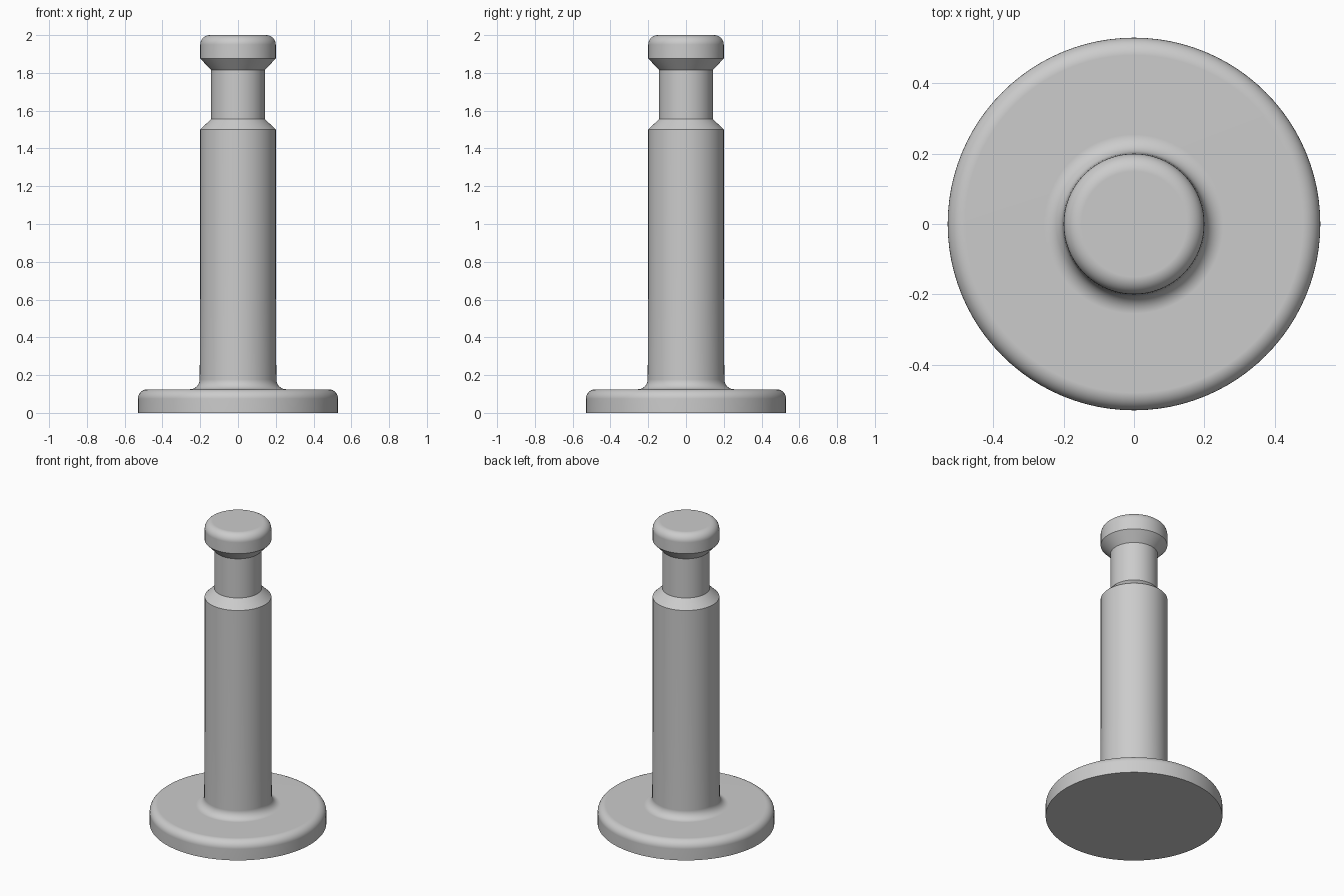
import bpy
import bmesh
from math import cos, sin, pi, radians

SEGMENTS = 96

cube = bpy.data.objects.get("Cube")
if cube:
    bpy.data.objects.remove(cube, do_unlink=True)

grey = bpy.data.materials.new("grey_metal")
grey.use_nodes = True
grey.diffuse_color = (0.6, 0.6, 0.6, 1)
grey.node_tree.nodes["Principled BSDF"].inputs["Base Color"].default_value = grey.diffuse_color


def arc(r, z, radius, start, end, steps=8):
    """Quarter-round profile points about a centre, angles in degrees."""
    angles = [radians(start + (end - start) * i / steps) for i in range(steps + 1)]
    return [(r + radius * cos(a), z + radius * sin(a)) for a in angles]


def lathe(name, profile):
    """Revolve a profile of (radius, height) points and cap both ends."""
    bm = bmesh.new()
    rings = []
    for r, z in profile:
        rings.append([bm.verts.new((r * cos(2 * pi * i / SEGMENTS),
                                    r * sin(2 * pi * i / SEGMENTS), z))
                      for i in range(SEGMENTS)])
    for low, high in zip(rings, rings[1:]):
        for i in range(SEGMENTS):
            j = (i + 1) % SEGMENTS
            bm.faces.new((low[i], low[j], high[j], high[i]))
    bm.faces.new(rings[0][::-1])
    bm.faces.new(rings[-1])
    mesh = bpy.data.meshes.new(name)
    bm.to_mesh(mesh)
    bm.free()
    mesh.materials.append(grey)
    obj = bpy.data.objects.new(name, mesh)
    bpy.context.collection.objects.link(obj)
    bpy.ops.object.select_all(action='DESELECT')
    obj.select_set(True)
    bpy.context.view_layer.objects.active = obj
    bpy.ops.object.shade_smooth_by_angle(angle=radians(25))
    normals = obj.modifiers.new("even_normals", 'WEIGHTED_NORMAL')
    normals.keep_sharp = True
    return obj


# Round base with a softened rim
profile = [(0.53, 0)] + arc(0.48, 0.075, 0.05, 0, 90)
# Fillet from the base up into the slightly tapered shaft
profile += arc(0.255, 0.177, 0.052, 270, 180)
# Shaft, shoulder chamfer and narrow neck
profile += [(0.2, 0.63), (0.2, 1.5), (0.142, 1.556), (0.142, 1.815)]
# Head with a flared underside and rounded top
profile += [(0.2, 1.876)] + arc(0.15, 1.95, 0.05, 0, 90)

lathe("flanged_pin", profile)
